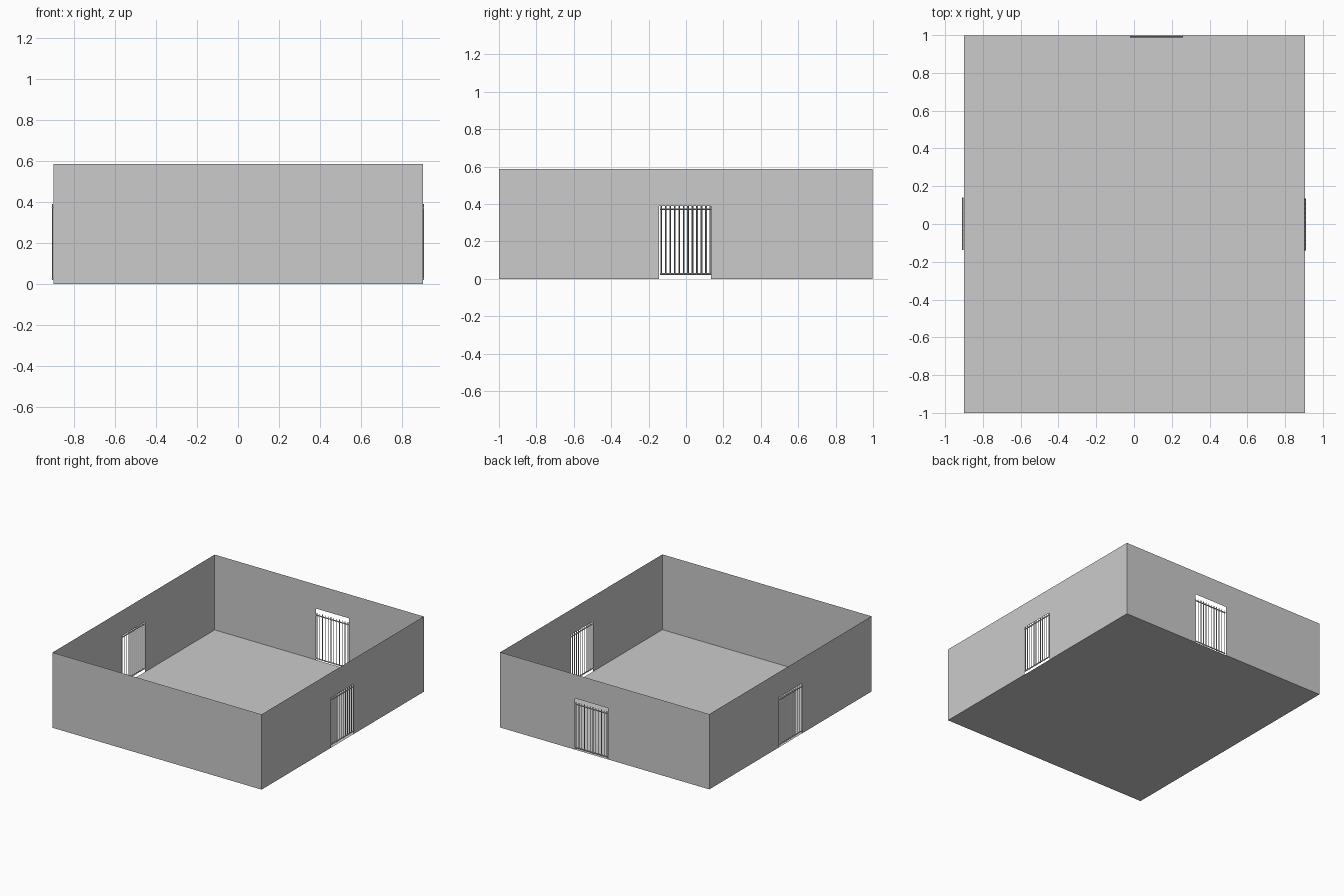
import bpy, bmesh, math
from mathutils import Matrix, Vector

if "Cube" in bpy.data.objects:
    bpy.data.objects.remove(bpy.data.objects["Cube"])

X0, X1, Y0, Y1, H = -0.9, 0.904, -1.0, 0.998, 0.587
BARS, R = 12, 0.0028


def finish(name, bm):
    me = bpy.data.meshes.new(name)
    bm.to_mesh(me)
    bm.free()
    ob = bpy.data.objects.new(name, me)
    bpy.context.collection.objects.link(ob)
    return ob


def sheet(name, pts):
    bm = bmesh.new()
    bm.faces.new([bm.verts.new(p) for p in pts])
    return finish(name, bm)


def wall(name, a, b, place, door=None):
    """Thin wall along a..b, with an optional doorway notch from the floor."""
    prof = [(a, 0)]
    if door:
        d0, d1, top = door
        prof += [(d0, 0), (d0, top), (d1, top), (d1, 0)]
    prof += [(b, 0), (b, H), (a, H)]
    return sheet(name, [place(u, z) for u, z in prof])


def rod(bm, p, q, r):
    p, q = Vector(p), Vector(q)
    d = q - p
    m = Matrix.Translation((p + q) / 2) @ d.to_track_quat('Z', 'Y').to_matrix().to_4x4()
    bmesh.ops.create_cone(bm, cap_ends=True, segments=8, radius1=r, radius2=r,
                          depth=d.length, matrix=m)


def gate(name, a, b, z0, z1, place):
    """Row of upright bars joined by a top and a bottom rail."""
    bm = bmesh.new()
    for i in range(BARS):
        u = a + 0.006 + (b - a - 0.012) * i / (BARS - 1)
        rod(bm, place(u, z0), place(u, z1), R)
    for z in (z0 + 0.006, z1 - 0.017):
        rod(bm, place(a, z), place(b, z), 0.0045)
    return finish(name, bm)


# floor and solid front wall
sheet("floor", [(X0, Y0, 0), (X1, Y0, 0), (X1, Y1, 0), (X0, Y1, 0)])
wall("front_wall", X0, X1, lambda u, z: (u, Y0, z))

# walls with barred doorways
wall("right_wall", Y0, Y1, lambda u, z: (X1, u, z), (-0.145, 0.135, 0.39))
wall("left_wall", Y0, Y1, lambda u, z: (X0, u, z), (-0.145, 0.14, 0.39))
wall("back_wall", X0, X1, lambda u, z: (u, Y1, z), (-0.025, 0.26, 0.4))

# gates
gate("right_gate", -0.14, 0.135, 0.02, 0.39, lambda u, z: (X1 + 0.001, u, z))
gate("left_gate", -0.138, 0.14, 0.02, 0.39, lambda u, z: (X0 - 0.006, u, z))
gate("back_gate", -0.02, 0.26, 0.01, 0.37, lambda u, z: (u, Y1 - 0.006, z))
